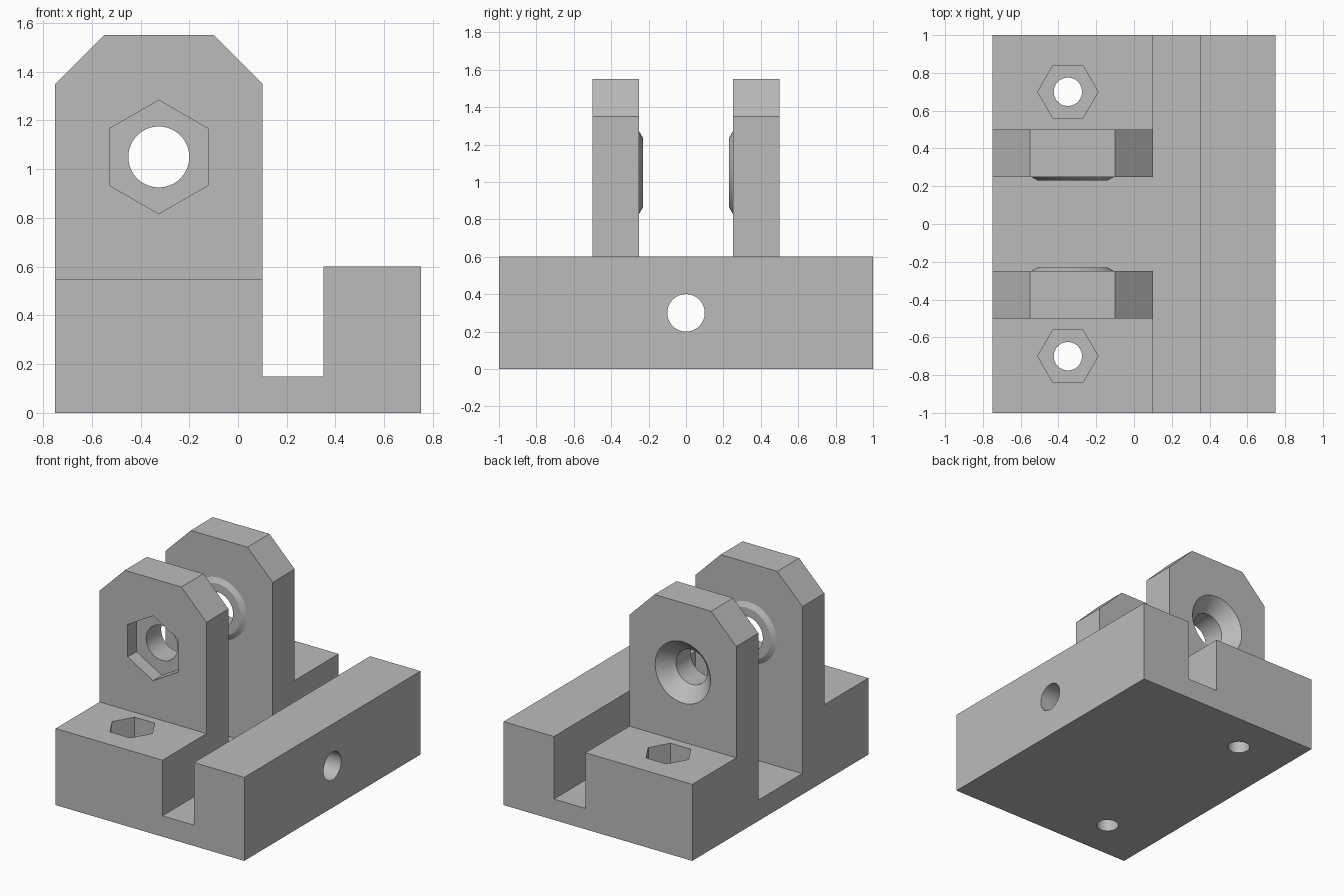
import bpy, bmesh
from math import cos, sin, tau, radians
from mathutils import Vector

cube = bpy.data.objects.get("Cube")
if cube:
    bpy.data.objects.remove(cube)

grey = bpy.data.materials.new("plain grey")
grey.use_nodes = True
color = (0.5, 0.5, 0.5, 1)
grey.diffuse_color = color
grey.node_tree.nodes["Principled BSDF"].inputs["Base Color"].default_value = color

# Each axis has two cross directions; polygon corners start on the first
X, Y, Z = Vector((1, 0, 0)), Vector((0, 1, 0)), Vector((0, 0, 1))
CROSS = {"x": (Y, Z, X), "y": (Z, X, Y), "z": (X, Y, Z)}


def loft(name, rings):
    """Solid skinned through rings of points, with capped ends."""
    bm = bmesh.new()
    loops = [[bm.verts.new(p) for p in ring] for ring in rings]
    n = len(loops[0])
    for a, b in zip(loops, loops[1:]):
        for i in range(n):
            j = (i + 1) % n
            bm.faces.new((a[i], a[j], b[j], b[i]))
    bm.faces.new(loops[0])
    bm.faces.new(loops[-1])
    bmesh.ops.recalc_face_normals(bm, faces=bm.faces)
    mesh = bpy.data.meshes.new(name)
    bm.to_mesh(mesh)
    bm.free()
    mesh.materials.append(grey)
    obj = bpy.data.objects.new(name, mesh)
    bpy.context.collection.objects.link(obj)
    return obj


def lathe(name, axis, center, profile, sides=64):
    """Turned solid from (radius, position along axis) pairs."""
    u, v, w = CROSS[axis]
    angles = [tau * i / sides for i in range(sides)]
    return loft(name, [[Vector(center) + w * t + r * (u * cos(a) + v * sin(a))
                        for a in angles] for r, t in profile])


def prism(name, outline, y0, y1):
    """Outline in x and z, extruded along y."""
    return loft(name, [[(x, y, z) for x, z in outline] for y in (y0, y1)])


def box(name, x0, x1, y0, y1, z0, z1):
    return prism(name, [(x0, z0), (x1, z0), (x1, z1), (x0, z1)], y0, y1)


helpers = []


def combine(tool, operation="DIFFERENCE"):
    tool.hide_render = True
    mod = body.modifiers.new(tool.name, "BOOLEAN")
    mod.object, mod.operation, mod.solver = tool, operation, "EXACT"
    helpers.append(tool)


# Side profile of the lugs, slot and rail in one block
body = prism("clevis_bracket", [
    (-0.75, 0), (0.75, 0), (0.75, 0.6), (0.35, 0.6), (0.35, 0.15), (0.1, 0.15),
    (0.1, 1.35), (-0.1, 1.55), (-0.55, 1.55), (-0.75, 1.35)], -1, 1)

# Channel between the lugs and the lower shoulders outside them
combine(box("channel_cutter", -1, 0.2, -0.25, 0.25, 0.15, 2))
for side in (-1, 1):
    y0, y1 = sorted((side * 0.5, side * 1.2))
    combine(box("shoulder_cutter", -1, 0.2, y0, y1, 0.55, 2))

# Raised bosses on the inner lug faces
pivot = (-0.325, 0, 1.05)
for side in (-1, 1):
    combine(lathe("pivot_boss", "y", pivot,
                  [(0.22, side * 0.3), (0.22, side * 0.25), (0.185, side * 0.23)]),
            "UNION")

# Pivot bore with a rear countersink, and a front nut pocket
combine(lathe("pivot_bore_cutter", "y", pivot,
              [(0.125, -0.7), (0.125, 0.4), (0.22, 0.5), (0.22, 0.6)]))
combine(lathe("pivot_nut_cutter", "y", pivot, [(0.233, -0.6), (0.233, -0.4)], 6))

# Mounting holes with nut pockets in the shoulders
for side in (-1, 1):
    spot = (-0.35, side * 0.7, 0)
    combine(lathe("mount_hole_cutter", "z", spot, [(0.075, -0.1), (0.075, 0.5)]))
    combine(lathe("mount_nut_cutter", "z", spot, [(0.16, 0.27), (0.16, 0.7)], 6))

# Cross hole through the rail
combine(lathe("rail_hole_cutter", "x", (0, 0, 0.3), [(0.1, 0.2), (0.1, 0.9)]))

# Bake the cuts and remove the helpers
bpy.context.view_layer.update()
depsgraph = bpy.context.evaluated_depsgraph_get()
baked = bpy.data.meshes.new_from_object(body.evaluated_get(depsgraph))
body.modifiers.clear()
body.data = baked
for tool in helpers:
    bpy.data.objects.remove(tool)

# Smooth round walls, crisp edges elsewhere
bpy.ops.object.select_all(action="DESELECT")
body.select_set(True)
bpy.context.view_layer.objects.active = body
bpy.ops.object.shade_smooth_by_angle(angle=radians(25))
